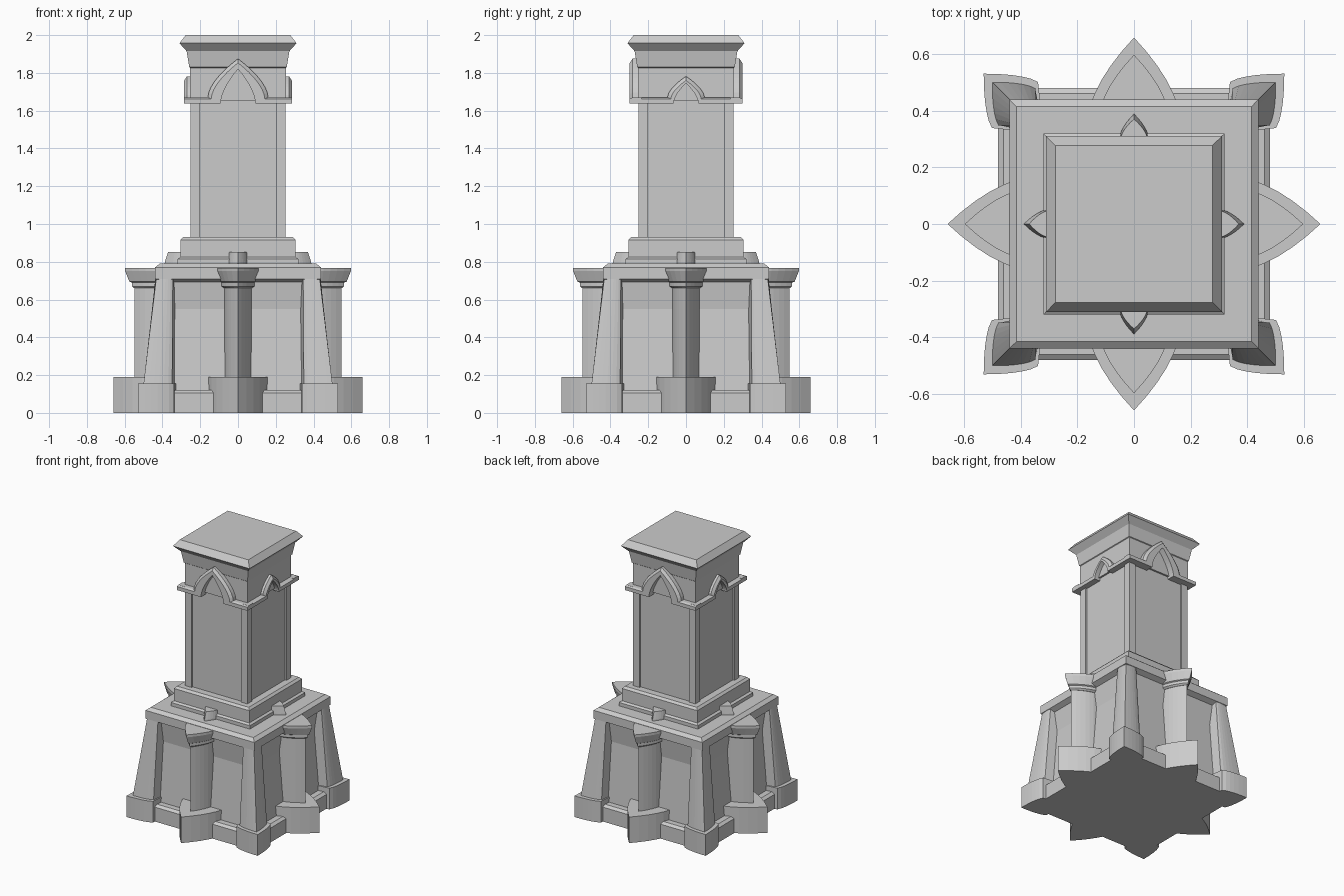
import bpy, bmesh
from math import pi
from mathutils import Matrix, Vector

if "Cube" in bpy.data.objects:
    bpy.data.objects.remove(bpy.data.objects["Cube"])


def loft(name, rings, turn=0.0, closed=False):
    """Skin a series of equal-length closed rings, capped or joined end to end."""
    bm = bmesh.new()
    rows = [[bm.verts.new(p) for p in ring] for ring in rings]
    n = len(rows[0])
    pairs = list(zip(rows, rows[1:]))
    if closed:
        pairs.append((rows[-1], rows[0]))
    else:
        bm.faces.new(rows[0])
        bm.faces.new(rows[-1])
    for a, b in pairs:
        for i in range(n):
            j = (i + 1) % n
            bm.faces.new((a[i], a[j], b[j], b[i]))
    bmesh.ops.recalc_face_normals(bm, faces=bm.faces)
    bm.transform(Matrix.Rotation(turn, 4, 'Z'))
    me = bpy.data.meshes.new(name)
    bm.to_mesh(me)
    bm.free()
    ob = bpy.data.objects.new(name, me)
    bpy.context.collection.objects.link(ob)
    return ob


def square(name, profile, cx=0.0, cy=0.0):
    """Square stack from (half width, z) pairs."""
    return loft(name, [[(cx + sx * h, cy + sy * h, z)
                        for sx, sy in ((-1, -1), (1, -1), (1, 1), (-1, 1))]
                       for h, z in profile])


def leaf(w, y0, tip, back, z, p=1.7, n=6):
    """Pointed-arch cross-section with its tip facing -y."""
    right = [(w * (1 - (i / n) ** p), -(y0 + (tip - y0) * i / n), z) for i in range(n + 1)]
    left = [(-x, y, z) for x, y, z in reversed(right[:-1])]
    return right + left + [(0, -back, z)]


# Stacked square body
square("plinth", [(0.48, 0.0), (0.48, 0.105), (0.46, 0.12), (0.38, 0.12)])
square("lower_body", [(0.42, 0.1), (0.385, 0.55), (0.405, 0.70), (0.40, 0.72)])
square("ledge_slab", [(0.40, 0.69), (0.44, 0.71), (0.44, 0.77), (0.415, 0.79)])
square("shaft_foot", [(0.32, 0.78), (0.32, 0.815), (0.305, 0.825), (0.305, 0.915), (0.29, 0.93)])
square("shaft", [(0.24, 0.92), (0.24, 1.67)])
for sx in (-1, 1):
    for sy in (-1, 1):
        square("shaft_corner_strip", [(0.026, 0.92), (0.026, 1.67)], sx * 0.226, sy * 0.226)
square("neck", [(0.253, 1.655), (0.253, 1.83)])
square("cap", [(0.245, 1.82), (0.258, 1.83), (0.272, 1.915), (0.31, 1.957), (0.277, 2.0)])

# Side columns and corner buttresses, four of each
for k in range(4):
    t = k * pi / 2
    loft("column_base", [leaf(0.165, 0.36, 0.658, 0.34, z) for z in (0.0, 0.19)], t)
    loft("column_shaft", [leaf(0.073, 0.38, 0.547, 0.34, z) for z in (0.18, 0.68)], t)
    loft("column_capital", [leaf(w, 0.38, tip, 0.34, z) for w, tip, z in
                            ((0.075, 0.55, 0.66), (0.09, 0.562, 0.67), (0.09, 0.562, 0.69),
                             (0.098, 0.575, 0.695), (0.122, 0.597, 0.75), (0.122, 0.597, 0.768))], t)
    loft("ledge_point", [leaf(w, 0.30, tip, 0.29, z) for w, tip, z in
                         ((0.052, 0.39, 0.78), (0.052, 0.387, 0.80), (0.047, 0.37, 0.852))], t)
    d = t + pi / 4
    loft("buttress_base", [leaf(0.115, 0.594, 0.75, 0.45, z, 1.36) for z in (0.0, 0.155)], d)
    loft("buttress", [leaf(0.092, 0.585, 0.708, 0.45, 0.15, 1.36),
                      leaf(0.062, 0.55, 0.612, 0.45, 0.71, 1.36)], d)


def arch_line(a, z0, top, depth, reach=0.285, n=8):
    """Flat run, pointed arch, flat run, at one depth."""
    half = [(-reach, z0)] + [(-a * (1 - (i / n) ** 1.7), z0 + (top - z0) * i / n)
                             for i in range(n + 1)]
    full = half + [(-x, z) for x, z in reversed(half[:-1])]
    return [Vector((x, -depth, z)) for x, z in full]


def arch_band(name, outer, inner, top_o, top_i, depth, turn):
    lines = [arch_line(outer, 1.67, top_o, 0.235),
             arch_line(outer, 1.67, top_o, depth - 0.015),
             arch_line(outer - 0.018, 1.663, top_o - 0.022, depth),
             arch_line(inner, 1.637, top_i, depth),
             arch_line(inner, 1.637, top_i, 0.235)]
    loft(name, list(zip(*lines)), turn)


# Moulded band: tall arches front and back, small ones at the sides
for k in range(4):
    if k % 2 == 0:
        arch_band("tall_arch_band", 0.16, 0.092, 1.875, 1.82, 0.298, k * pi / 2)
    else:
        arch_band("small_arch_band", 0.098, 0.066, 1.782, 1.745, 0.285, k * pi / 2)
